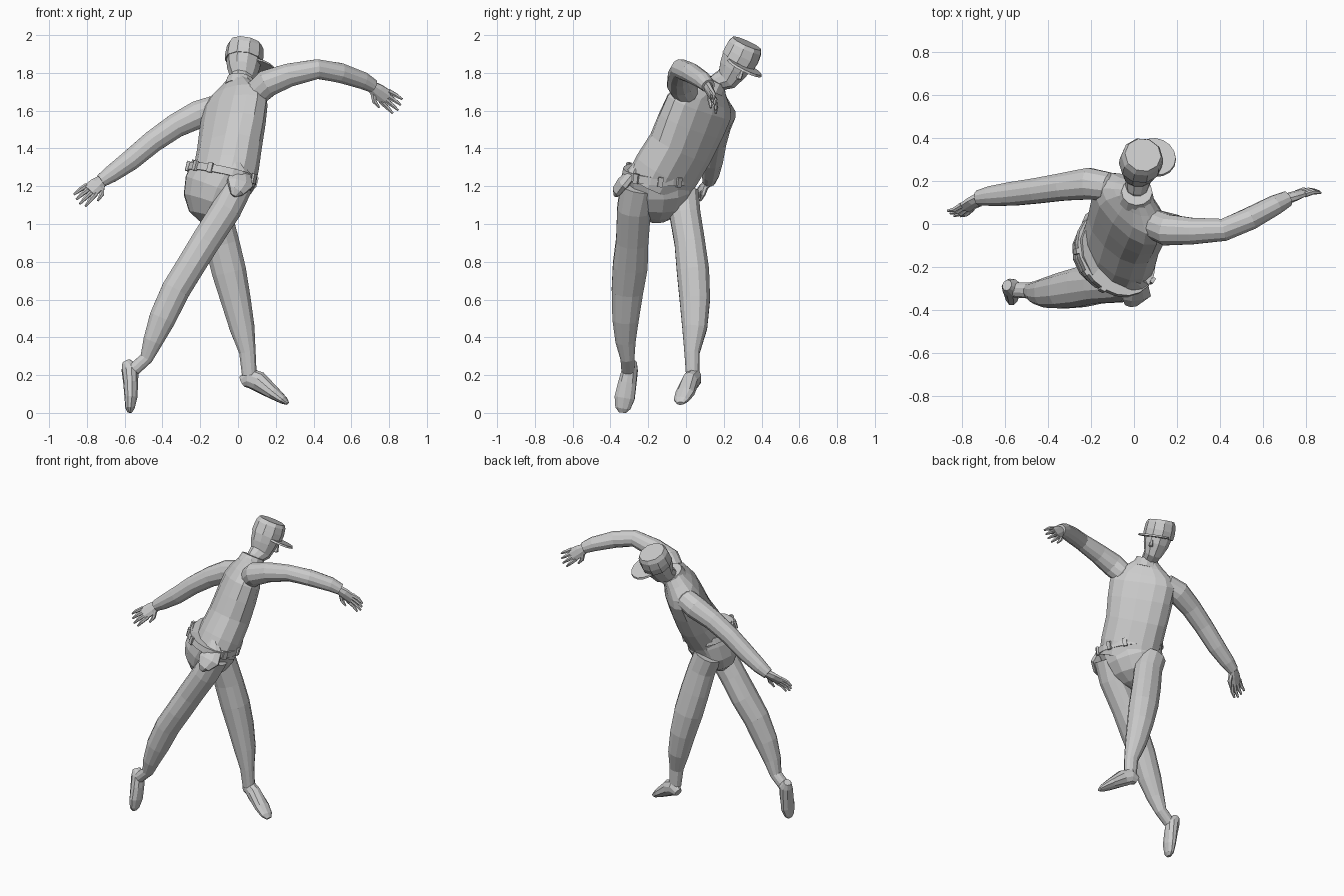
import bpy, bmesh, math
from mathutils import Vector as V


def loft(name, rings, u0, u1=None, n=12, power=1.0):
    """Capped tube through rings (x, y, z, radius along u, radius across u)."""
    u0 = V(u0)
    u1 = V(u1) if u1 else u0
    pts = [V(r[:3]) for r in rings]
    bm = bmesh.new()
    loops = []
    last = len(rings) - 1
    for i, r in enumerate(rings):
        t = (pts[min(i + 1, last)] - pts[max(i - 1, 0)]).normalized()
        u = u0.lerp(u1, i / last)
        u = (u - t * u.dot(t)).normalized()
        v = t.cross(u)
        ring = []
        for k in range(n):
            a = 2 * math.pi * (k + 0.5) / n
            c, s = math.cos(a), math.sin(a)
            c = math.copysign(abs(c) ** power, c)
            s = math.copysign(abs(s) ** power, s)
            ring.append(bm.verts.new(pts[i] + u * r[3] * c + v * r[4] * s))
        loops.append(ring)
    for a, b in zip(loops, loops[1:]):
        for k in range(n):
            bm.faces.new((a[k], a[(k + 1) % n], b[(k + 1) % n], b[k]))
    bm.faces.new(loops[0][::-1])
    bm.faces.new(loops[-1])
    bmesh.ops.recalc_face_normals(bm, faces=bm.faces)
    me = bpy.data.meshes.new(name)
    bm.to_mesh(me)
    bm.free()
    ob = bpy.data.objects.new(name, me)
    bpy.context.collection.objects.link(ob)
    return ob


def tube(name, rings, u, n=12):
    """Round limb from (x, y, z, radius)."""
    return loft(name, [(*r, r[3]) for r in rings], u, n=n)


def hand(side, wrist, d, spread):
    """Flat palm, four fanned fingers and a thumb on the positive spread side."""
    w, d, s = V(wrist), V(d).normalized(), V(spread)
    s = (s - d * s.dot(d)).normalized()
    nrm = d.cross(s)
    if nrm.z > 0:
        nrm = -nrm
    loft(side + "_palm", [(*(w - d * .02), .03, .026), (*(w + d * .035), .043, .022),
                          (*(w + d * .095), .046, .016)], s, n=8)
    for k in range(4):
        o = (k - 1.5) / 1.5
        a = w + d * .08 + s * o * .034
        f = (d + s * o * .13).normalized()
        ln = .105 - .018 * abs(o - .2)
        tube(f"{side}_finger_{k + 1}", [(*a, .014), (*(a + f * ln * .55), .012),
                                        (*(a + f * ln + nrm * .015), .006)], s, 6)
    a = w + d * .02 + s * .024
    tube(side + "_thumb", [(*a, .016), (*(a + d * .03 + s * .03 + nrm * .01), .013),
                           (*(a + d * .07 + s * .04 + nrm * .02), .006)], s, 6)


HIP = V((.62, -.78, 0))
CHEST = V((.68, -.68, .28))

# Torso and pelvis
loft("torso", [(-.085, -.145, 1.20, .195, .14), (-.065, -.105, 1.28, .195, .14),
               (-.045, -.03, 1.40, .198, .132), (-.028, .025, 1.52, .21, .125),
               (-.015, .07, 1.62, .215, .115), (-.005, .095, 1.675, .19, .095),
               (.005, .125, 1.72, .115, .075), (.015, .145, 1.755, .065, .065)],
     HIP, CHEST, 14, .88)
loft("pelvis", [(-.08, -.14, 1.28, .205, .155), (-.115, -.14, 1.19, .19, .168),
                (-.145, -.145, 1.11, .165, .145), (-.165, -.15, 1.045, .11, .09),
                (-.17, -.15, 1.01, .04, .03)], HIP, n=14)

# Belt with pouches spaced around it
bc, bn = V((-.085, -.14, 1.265)), V((.24, .12, 1)).normalized()
loft("belt", [(*(bc - bn * .02), .215, .172), (*(bc + bn * .02), .212, .168)], HIP, n=20)
bu = (HIP - bn * HIP.dot(bn)).normalized()
bv = bn.cross(bu)
for i, deg in enumerate((90, 60, 20, 235, 265, 295)):
    a = math.radians(deg)
    c = bc + bu * .215 * math.cos(a) + bv * .172 * math.sin(a)
    side = (bu * -math.sin(a) + bv * math.cos(a))
    loft(f"belt_pouch_{i + 1}", [(*(c - bn * .026), .018, .011), (*(c + bn * .026), .018, .011)],
         side, n=4, power=.8)

# Holster flaring off the right hip
loft("holster", [(-.01, -.255, 1.325, .025, .018), (.01, -.29, 1.265, .06, .025),
                 (.01, -.335, 1.215, .075, .03), (-.01, -.365, 1.175, .045, .025),
                 (-.025, -.372, 1.15, .015, .012)], (1, .35, 0), n=8)

# Legs
loft("right_leg", [(.0, -.25, 1.20, .10, .08), (-.06, -.275, 1.08, .092, .082),
                   (-.17, -.285, .91, .088, .08), (-.25, -.295, .78, .095, .078),
                   (-.33, -.31, .65, .086, .078), (-.40, -.32, .50, .072, .073),
                   (-.45, -.32, .38, .055, .054), (-.485, -.31, .29, .038, .036),
                   (-.55, -.307, .23, .036, .035)], (0, 1, 0), power=.9)
loft("left_leg", [(-.16, -.02, 1.16, .09, .09), (-.12, -.005, 1.05, .084, .09),
                  (-.085, .02, .90, .083, .095), (-.048, .037, .75, .088, .094),
                  (-.012, .047, .60, .083, .082), (.022, .046, .45, .068, .068),
                  (.05, .032, .32, .042, .045), (.06, .035, .20, .036, .04)],
     (0, 1, 0), power=.88)

# Feet, heel to toe
loft("right_foot", [(-.592, -.285, .272, .026, .024), (-.572, -.295, .235, .042, .046),
                    (-.568, -.31, .16, .05, .04), (-.567, -.325, .08, .056, .034),
                    (-.572, -.334, .025, .042, .025), (-.574, -.336, .002, .02, .012)],
     (.1, 1, .1), n=10)
loft("left_foot", [(.022, .055, .165, .026, .03), (.06, .045, .185, .04, .055),
                   (.11, .022, .165, .045, .055), (.19, -.005, .105, .052, .036),
                   (.24, -.025, .068, .042, .022), (.262, -.03, .05, .02, .01)], (.3, 1, 0), n=10)

# Arms
tube("right_arm", [(.04, .04, 1.65, .03), (.095, .0, 1.69, .07), (.155, -.028, 1.745, .075),
                   (.27, -.033, 1.788, .064), (.42, -.027, 1.82, .054), (.54, .025, 1.80, .054),
                   (.66, .09, 1.76, .047), (.715, .118, 1.73, .037)], (0, 1, 0))
tube("left_arm", [(-.07, .14, 1.62, .03), (-.13, .175, 1.61, .07), (-.21, .188, 1.58, .076),
                  (-.33, .173, 1.52, .066), (-.45, .155, 1.437, .061), (-.57, .14, 1.337, .057),
                  (-.67, .13, 1.265, .047), (-.725, .122, 1.228, .036)], (0, 1, 0))
hand("right", (.715, .118, 1.722), (.135, .05, -.10), (-.6, .1, -.75))
hand("left", (-.725, .12, 1.225), (-.12, -.09, -.10), (.6, -.3, -.7))

# Head, collar and cap
up = V((.18, .44, .88)).normalized()
fwd = V((.8, .38, -.5))
fwd = (fwd - up * fwd.dot(up)).normalized()
side = up.cross(fwd)
loft("head", [(.01, .13, 1.69, .05, .05), (.015, .172, 1.75, .05, .056),
              (.023, .215, 1.768, .058, .07), (.027, .25, 1.82, .08, .088),
              (.032, .28, 1.88, .092, .097)], side, n=10)
loft("collar", [(.008, .125, 1.72, .085, .085), (.014, .15, 1.765, .07, .075)], CHEST, n=12)
loft("cap", [(.03, .275, 1.862, .098, .102), (.034, .295, 1.895, .1, .103),
             (.038, .312, 1.935, .096, .098), (.042, .322, 1.957, .084, .086)], side, n=10)
vc = V((.035, .278, 1.858)) + fwd * .078
loft("cap_visor", [(*(vc - up * .006), .1, .1), (*(vc + up * .006), .096, .096)], side, n=16)
nc = V((.03, .25, 1.815)) + fwd * .083
loft("nose", [(*(nc + up * .04 - fwd * .005), .008, .008), (*(nc - up * .012), .014, .02),
              (*(nc - up * .02), .01, .01)], side, n=6)
